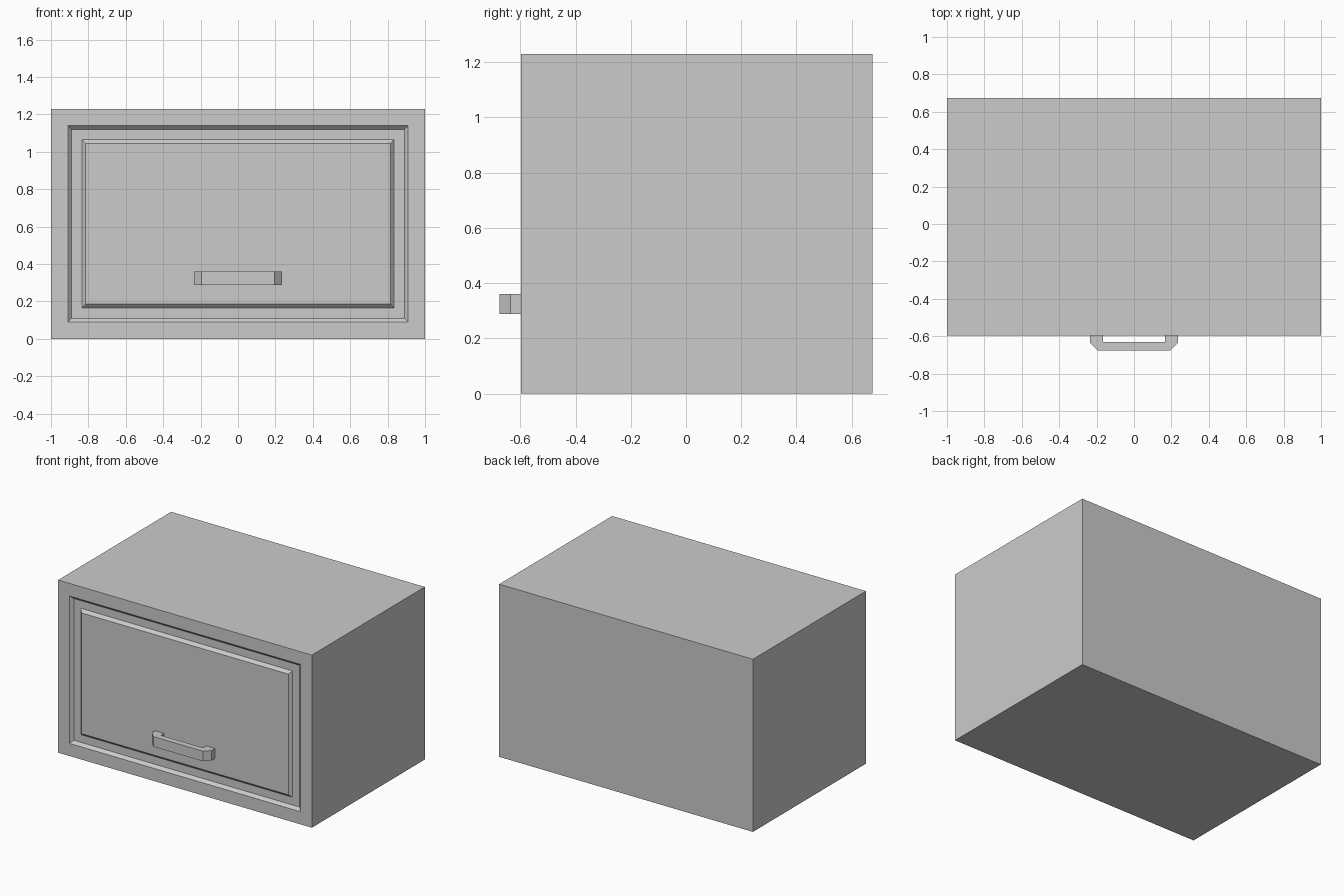
import bpy
import bmesh
from mathutils import Vector

default = bpy.data.objects.get("Cube")
if default:
    bpy.data.objects.remove(default, do_unlink=True)

FRONT, BACK, HEIGHT = -0.597, 0.675, 1.23

grey = bpy.data.materials.new("light_grey")
grey.use_nodes = True
grey.diffuse_color = (0.6, 0.6, 0.6, 1)
bsdf = next(n for n in grey.node_tree.nodes if n.type == "BSDF_PRINCIPLED")
bsdf.inputs["Base Color"].default_value = (0.6, 0.6, 0.6, 1)


def finish(name, bm):
    bmesh.ops.recalc_face_normals(bm, faces=bm.faces)
    mesh = bpy.data.meshes.new(name)
    bm.to_mesh(mesh)
    bm.free()
    mesh.materials.append(grey)
    obj = bpy.data.objects.new(name, mesh)
    bpy.context.collection.objects.link(obj)
    return obj


# Cabinet body
bm = bmesh.new()
bmesh.ops.create_cube(bm, size=1)
bmesh.ops.scale(bm, vec=Vector((2, BACK - FRONT, HEIGHT)), verts=bm.verts)
bmesh.ops.translate(bm, vec=Vector((0, (BACK + FRONT) / 2, HEIGHT / 2)), verts=bm.verts)
bm.normal_update()

# Door: frame border, sloped groove, and raised centre panel
door = min(bm.faces, key=lambda f: f.calc_center_median().y)
for width, depth in ((0.09, 0), (0.02, -0.02), (0.055, 0), (0.02, 0.02)):
    bmesh.ops.inset_region(bm, faces=[door], thickness=width, depth=depth,
                           use_even_offset=True, use_boundary=True)
finish("cabinet", bm)

# Handle: chamfered bracket profile extruded upwards
half = [(0.235, FRONT), (0.235, -0.635), (0.195, -0.675)]
inner = [(-0.165, -0.632), (-0.165, FRONT)]
profile = half + [(-x, y) for x, y in reversed(half)]
profile += [(x, y) for x, y in reversed(inner)] + [(-x, y) for x, y in inner]
bm = bmesh.new()
base = bm.faces.new([bm.verts.new((x, y, 0.288)) for x, y in profile])
top = bmesh.ops.extrude_face_region(bm, geom=[base], use_keep_orig=True)["geom"]
bmesh.ops.translate(bm, vec=Vector((0, 0, 0.072)),
                    verts=[v for v in top if isinstance(v, bmesh.types.BMVert)])
finish("door_handle", bm)
